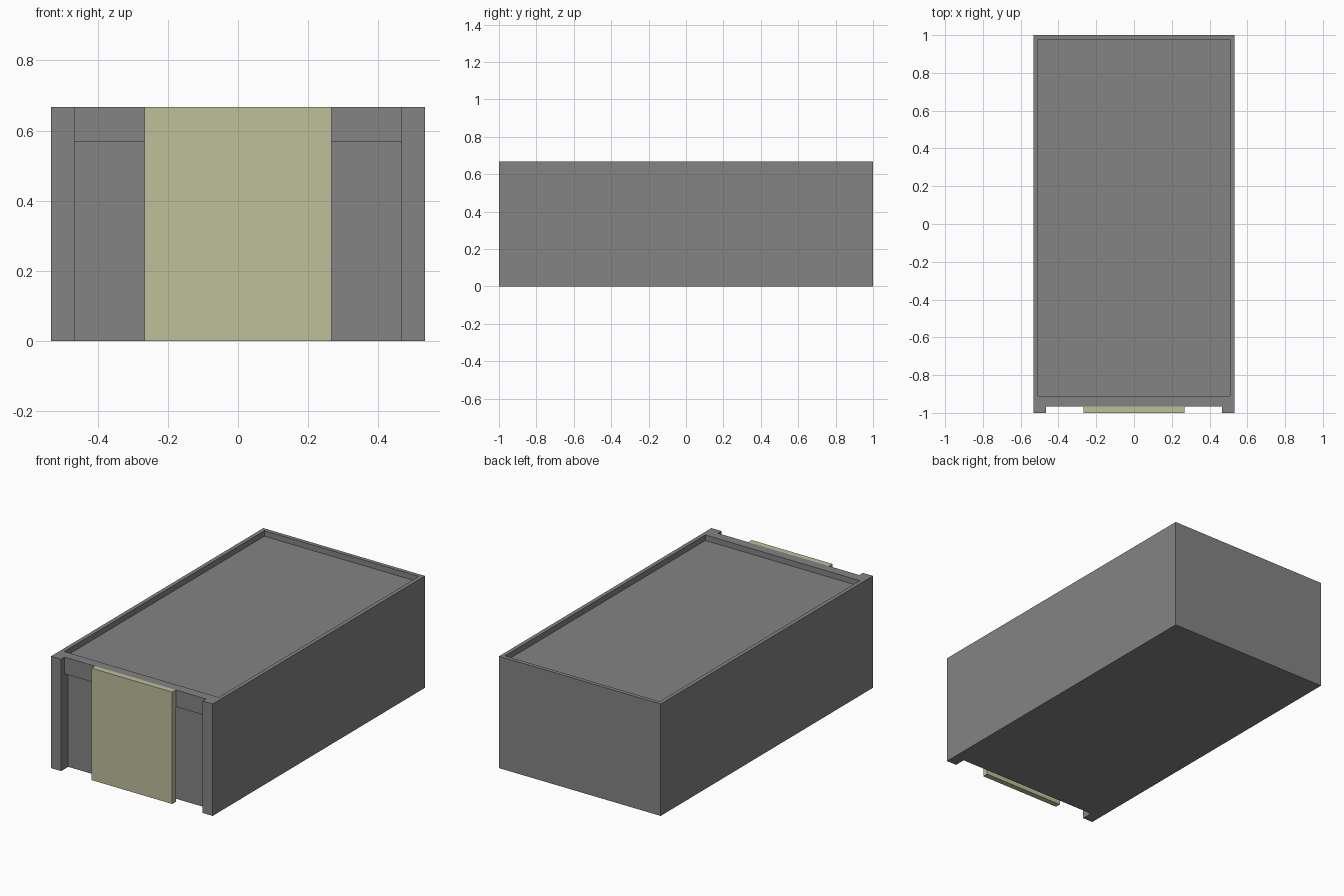
import bpy
import bmesh
from mathutils import Vector

if "Cube" in bpy.data.objects:
    bpy.data.objects.remove(bpy.data.objects["Cube"], do_unlink=True)

W, H, T = 0.533, 0.667, 0.0333   # half width, height, wall thickness
FRONT = -1 + 2 * T               # plane of the recessed front wall


def material(name, rgb):
    m = bpy.data.materials.new(name)
    m.use_nodes = True
    m.diffuse_color = (*rgb, 1)
    m.node_tree.nodes["Principled BSDF"].inputs["Base Color"].default_value = (*rgb, 1)
    return m


grey = material("grey", (0.23, 0.23, 0.23))
sand = material("pale_sand", (0.52, 0.52, 0.33))


def box(name, lo, hi, mat, edit=None):
    """Box between two corners, with an optional bmesh edit."""
    lo, hi = Vector(lo), Vector(hi)
    bm = bmesh.new()
    bmesh.ops.create_cube(bm, size=1)
    for v in bm.verts:
        v.co = (lo + hi) / 2 + v.co * (hi - lo)
    if edit:
        edit(bm)
    mesh = bpy.data.meshes.new(name)
    bm.to_mesh(mesh)
    bm.free()
    mesh.materials.append(mat)
    ob = bpy.data.objects.new(name, mesh)
    bpy.context.collection.objects.link(ob)
    return ob


def sink_roof(bm):
    """Inset the top face and push it down, leaving a parapet."""
    bm.normal_update()
    top = max(bm.faces, key=lambda f: f.calc_center_median().z)
    bmesh.ops.inset_region(bm, faces=[top], thickness=T)
    rim = bmesh.ops.inset_region(bm, faces=[top], thickness=0)["faces"]
    for v in top.verts:
        v.co.z -= T
    bmesh.ops.recalc_face_normals(bm, faces=bm.faces)


# Main block with the sunken flat roof
box("building_body", (-W, FRONT, 0), (W, 1, H), grey, sink_roof)

# Corner piers framing the front
for side, x0, x1 in (("right", -W, 2 * T - W), ("left", W - 2 * T, W)):
    box(side + "_front_pier", (x0, -1, 0), (x1, FRONT, H), grey)

# Lintel across the top of the front
box("front_lintel", (2 * T - W, -1 + T, H - 0.1), (W - 2 * T, FRONT, H), grey)

# Pale panel hung on the lintel
box("front_panel", (-W / 2, -1, 0), (W / 2, -1 + T, H), sand)
